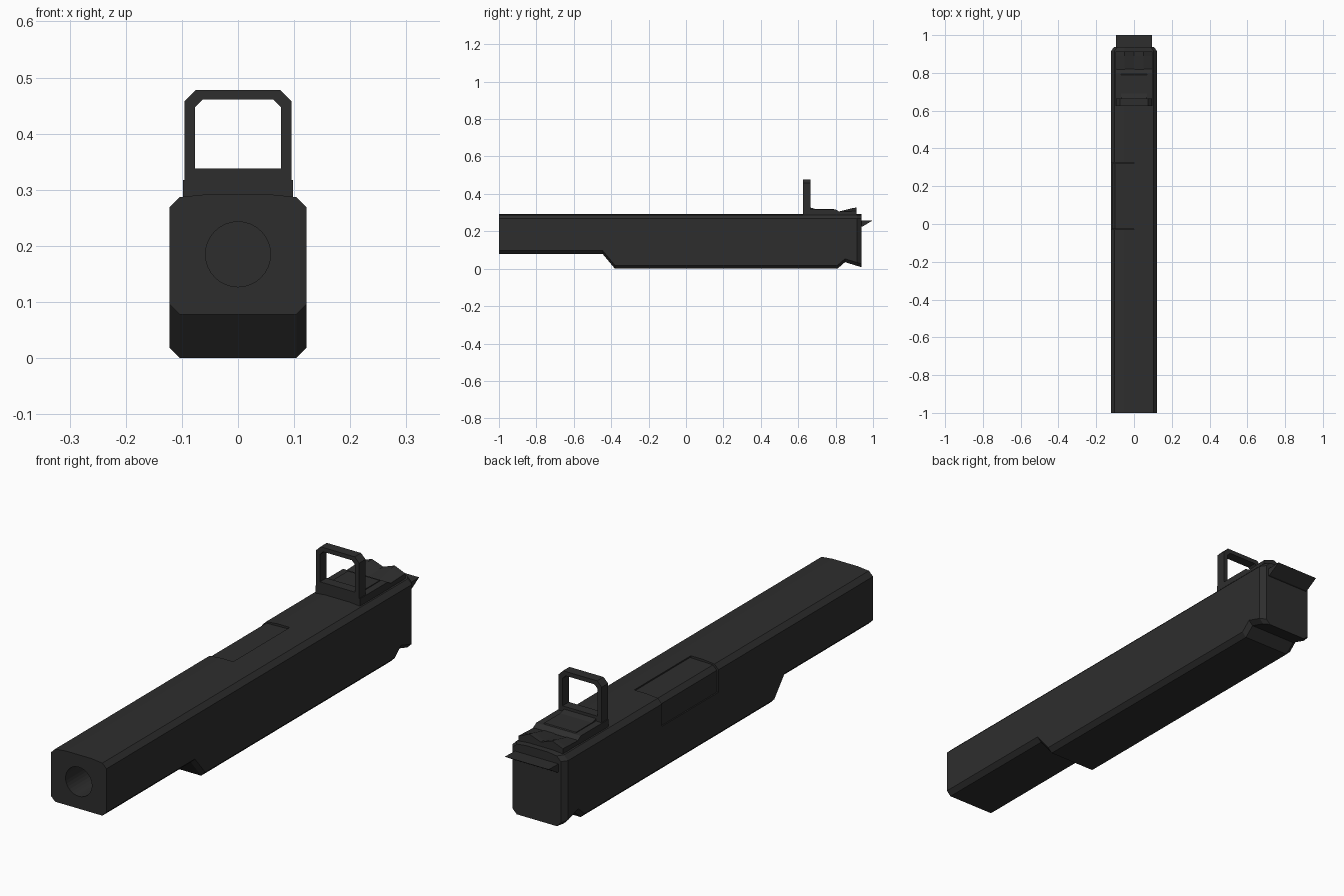
import bpy, bmesh, math

if "Cube" in bpy.data.objects:
    bpy.data.objects.remove(bpy.data.objects["Cube"])

mat = bpy.data.materials.new("charcoal black")
mat.diffuse_color = (0.027, 0.027, 0.027, 1)
mat.use_nodes = True
mat.node_tree.nodes["Principled BSDF"].inputs["Base Color"].default_value = mat.diffuse_color


def make(name, bm):
    bmesh.ops.recalc_face_normals(bm, faces=bm.faces)
    me = bpy.data.meshes.new(name)
    bm.to_mesh(me)
    bm.free()
    me.materials.append(mat)
    ob = bpy.data.objects.new(name, me)
    bpy.context.collection.objects.link(ob)
    return ob


def loft(name, rings):
    """Skin a list of equal-length closed rings and cap both ends."""
    bm = bmesh.new()
    vs = [[bm.verts.new(p) for p in r] for r in rings]
    n = len(vs[0])
    for a, b in zip(vs, vs[1:]):
        for i in range(n):
            j = (i + 1) % n
            bm.faces.new((a[i], a[j], b[j], b[i]))
    bm.faces.new(vs[0])
    bm.faces.new(vs[-1][::-1])
    return make(name, bm)


def side_profile(name, pts, x):
    return loft(name, [[(s, y, z) for y, z in pts] for s in (-x, x)])


def box(name, x0, x1, y0, y1, z0, z1):
    return loft(name, [[(x0, y, z0), (x1, y, z0), (x1, y, z1), (x0, y, z1)] for y in (y0, y1)])


def cut(ob, cutter):
    m = ob.modifiers.new("cut", 'BOOLEAN')
    m.operation = 'DIFFERENCE'
    m.solver = 'EXACT'
    m.object = cutter
    cutter.hide_render = True
    cutter.hide_viewport = True
    cutter.display_type = 'WIRE'


# Main body: chamfered section with a slightly crowned top
def section(y, zb, w=0.122, zt=0.287, c=0.018):
    half = [(w - c, zb), (w, zb + c), (w, zt - c), (w - c, zt), (w * 0.45, zt + 0.005)]
    ring = half + [(-x, z) for x, z in half[::-1]]
    return [(x, y, z) for x, z in ring]


body = loft("main_body", [
    section(-1, 0.078), section(-0.445, 0.078), section(-0.38, 0.0),
    section(0.81, 0.0), section(0.85, 0.035), section(0.915, 0.015),
    section(0.937, 0.008, w=0.106)])

# Front bore
bm = bmesh.new()
bmesh.ops.create_cone(bm, cap_ends=True, segments=32, radius1=0.058, radius2=0.058, depth=0.6)
bore = make("bore_cutter", bm)
bore.rotation_euler = (math.pi / 2, 0, 0)
bore.location = (0, -1, 0.185)
cut(body, bore)

# Side and top opening with the block sitting inside it
cut(body, box("port_cutter", -0.2, 0.0, -0.03, 0.325, 0.18, 0.4))
loft("port_block", [[(-0.117, y, 0.175), (0.004, y, 0.175), (0.004, y, 0.287),
                     (-0.1, y, 0.284), (-0.117, y, 0.267)] for y in (-0.026, 0.321)])

# Sight base and raised deck
side_profile("sight_base", [(0.625, 0.28), (0.625, 0.317), (0.80, 0.317),
                            (0.82, 0.305), (0.82, 0.28)], 0.098)
side_profile("sight_deck", [(0.66, 0.31), (0.66, 0.328), (0.69, 0.32), (0.79, 0.32),
                            (0.80, 0.31)], 0.07)


# Sight window frame: outer and inner chamfered outlines joined
def outline(w, z0, z1, c, y):
    return [(-w, y, z0), (w, y, z0), (w, y, z1 - c), (w - c, y, z1),
            (-w + c, y, z1), (-w, y, z1 - c)]


bm = bmesh.new()
loops = [[bm.verts.new(p) for p in outline(*a, y)] for a, y in (
    ((0.095, 0.30, 0.478, 0.02), 0.625), ((0.095, 0.30, 0.478, 0.02), 0.665),
    ((0.077, 0.338, 0.461, 0.014), 0.665), ((0.077, 0.338, 0.461, 0.014), 0.625))]
for k in range(4):
    a, b = loops[k], loops[(k + 1) % 4]
    for i in range(6):
        j = (i + 1) % 6
        bm.faces.new((a[i], a[j], b[j], b[i]))
make("sight_window_frame", bm)

# Rear sight: ramps up to two peaks with a notch between
xs = (-0.097, -0.05, 0, 0.05, 0.097)
tops = (0.308, 0.327, 0.309, 0.327, 0.308)
loft("rear_sight", [
    [(-0.097, y, 0.28), *[(x, y, 0.304 + (z - 0.304) * t) for x, z in zip(xs, tops)], (0.097, y, 0.28)]
    for y, t in ((0.81, 0), (0.89, 0.85), (0.912, 1))])

# Rear tail wedge
side_profile("rear_tail", [(0.92, 0.257), (1.0, 0.259), (0.945, 0.226), (0.92, 0.226)], 0.096)
